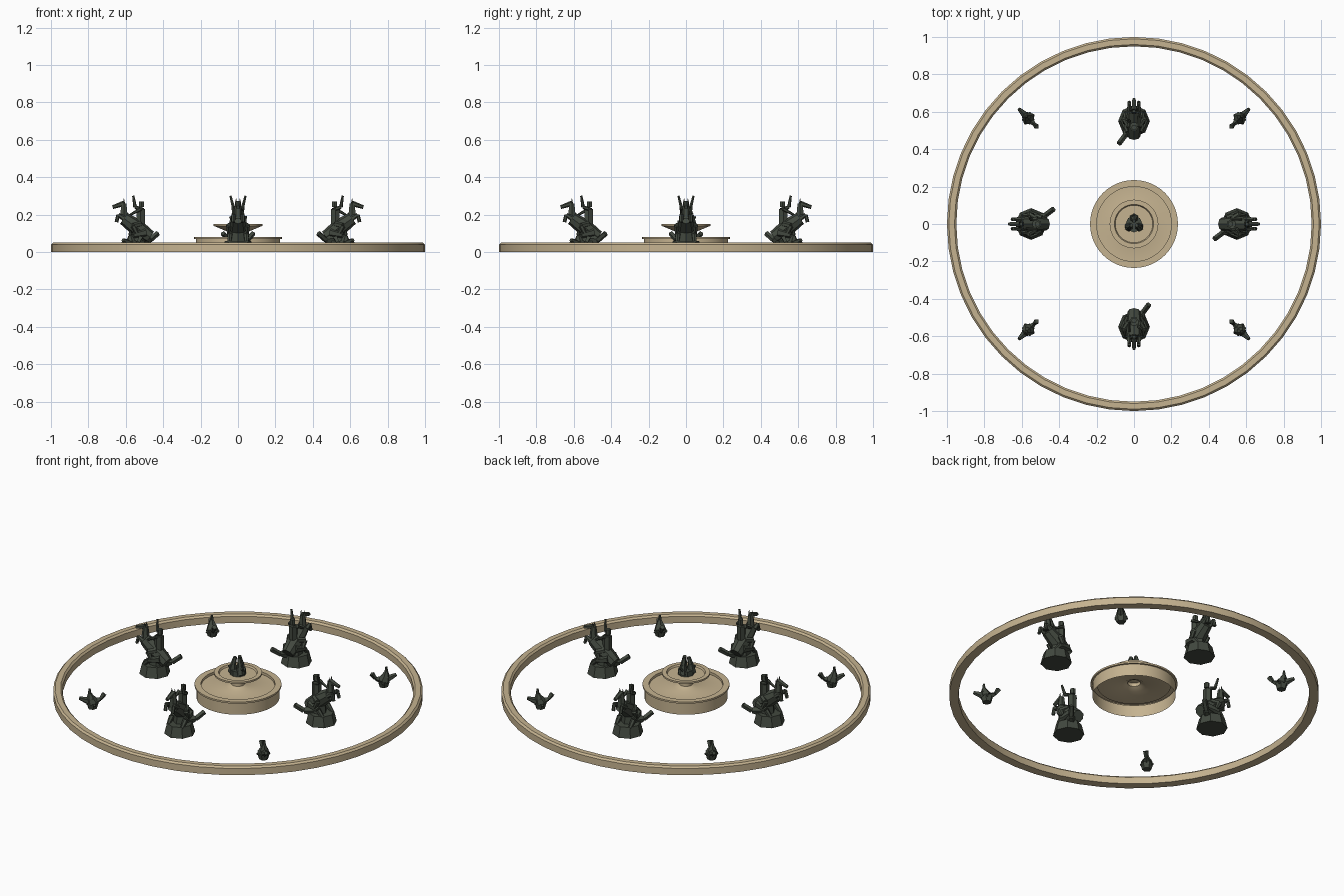
import bpy, bmesh, math
from mathutils import Matrix, Vector

if "Cube" in bpy.data.objects:
    bpy.data.objects.remove(bpy.data.objects["Cube"], do_unlink=True)


def material(name, colour):
    mat = bpy.data.materials.new(name)
    mat.use_nodes = True
    mat.diffuse_color = (*colour, 1)
    shader = mat.node_tree.nodes["Principled BSDF"]
    shader.inputs["Base Color"].default_value = mat.diffuse_color
    return mat


stone = material("warm stone", (0.56, 0.45, 0.28))
bronze = material("dark green bronze", (0.055, 0.066, 0.05))


def finish(name, bm, mat, smooth=False):
    bmesh.ops.recalc_face_normals(bm, faces=bm.faces)
    mesh = bpy.data.meshes.new(name)
    bm.to_mesh(mesh)
    bm.free()
    mesh.materials.append(mat)
    if smooth:
        mesh.shade_smooth()
        mesh.set_sharp_from_angle(angle=math.radians(30))
    bpy.context.collection.objects.link(bpy.data.objects.new(name, mesh))


def lathe(name, profile, closed=False):
    """Spin a profile of (radius, height) points about the vertical axis."""
    bm = bmesh.new()
    verts = [bm.verts.new((radius, 0, height)) for radius, height in profile]
    edges = [bm.edges.new(pair) for pair in zip(verts, verts[1:])]
    if closed:
        edges.append(bm.edges.new((verts[-1], verts[0])))
    bmesh.ops.spin(bm, geom=verts + edges, axis=(0, 0, 1), cent=(0, 0, 0),
                   angle=math.tau, steps=48, use_duplicate=False)
    bmesh.ops.remove_doubles(bm, verts=bm.verts, dist=0.001)
    finish(name, bm, stone, smooth=True)


def at(forward, height, side=0.0):
    return Vector((forward, side, height))


def tapered_bar(bm, frame, start, end, start_radius, end_radius, sides):
    span = end - start
    turn = span.to_track_quat('Z', 'Y').to_matrix().to_4x4()
    middle = Matrix.Translation((start + end) / 2)
    bmesh.ops.create_cone(bm, cap_ends=True, segments=sides, radius1=start_radius,
                          radius2=end_radius, depth=span.length,
                          matrix=frame @ middle @ turn)


def chain(name, frame, joints, radii, sides=6, paired=False):
    """Faceted bars running from joint to joint, paired left and right if asked."""
    bm = bmesh.new()
    frames = [frame, frame @ mirror] if paired else [frame]
    for place in frames:
        for start, end, near, far in zip(joints, joints[1:], radii, radii[1:]):
            tapered_bar(bm, place, start, end, near, far, sides)
    finish(name, bm, bronze)


mirror = Matrix.Diagonal((1, -1, 1, 1))
fat, broad, medium, slim, thin, fine = 0.045, 0.035, 0.025, 0.015, 0.01, 0.006


def spoke(angle, distance):
    """Frame facing outwards, at a distance from the centre."""
    return Matrix.Rotation(angle, 4, 'Z') @ Matrix.Translation((distance, 0, 0))


# Outer pool kerb with chamfered top edges
outer, inner, high, chamfer = 1, 0.95, 0.05, 0.01
lathe("pool_kerb", [(inner, 0), (outer, 0), (outer, high - chamfer),
                    (outer - chamfer, high), (inner + chamfer, high),
                    (inner, high - chamfer)], closed=True)

# Central basin, open underneath, rising into a pedestal
wall, rim, pool = 0.225, 0.235, 0.2
floor, lip, top, neck = 0.065, 0.07, 0.08, 0.1
foot, stem = 0.065, 0.035
lathe("basin", [(wall, 0), (wall, lip), (rim, lip), (rim, top), (pool, top),
                (pool, floor), (foot, floor), (stem, top), (stem, neck)])

# Flared upper bowl
edge, dish, under, brim = 0.13, 0.105, 0.14, 0.15
lathe("upper_bowl", [(0, neck), (stem, neck), (dish, under - chamfer), (edge, under),
                     (edge, brim), (dish, brim), (pool / 2, under), (0, under)])

# Cluster of small figures in the bowl
chain("cluster_base", Matrix.Identity(4), [at(0, under), at(0, 0.17)], [fat, fat], sides=8)
for place, turn in (("back", 0), ("right", 1), ("left", 2)):
    frame = spoke(math.tau * turn / 3 + math.pi / 2, medium)
    hip, shoulder, crown = at(fine, brim), at(0, 0.2), at(-thin, 0.24)
    chain(f"{place}_cluster_figure", frame, [hip, shoulder, crown], [medium, slim, thin])
    chain(f"{place}_cluster_arm", frame, [at(0, brim, slim), at(medium, 0.19)],
          [thin, fine])


def sea_horse(place, frame):
    rump, back, chest = at(-0.08, 0.08), at(-0.01, 0.13), at(0.06, 0.18)
    poll, muzzle = at(0.06, 0.26), at(0.12, 0.24)
    chain(f"{place}_statue_base", frame, [at(0, 0), at(0, 0.06)], [0.085, lip], sides=8)
    chain(f"{place}_horse_body", frame, [rump, back, chest], [broad, fat, broad], sides=8)
    chain(f"{place}_rock_support", frame, [at(-slim, high), back], [fat, broad])
    chain(f"{place}_horse_neck", frame, [chest, poll], [medium, slim])
    chain(f"{place}_horse_head", frame, [poll, muzzle], [slim, thin])
    chain(f"{place}_horse_ears", frame, [poll + at(0, 0, thin), poll + at(0, medium, thin)],
          [fine, 0.001], sides=4, paired=True)

    # Bent legs on both sides
    outwards = at(0, 0, medium)
    knee, hoof = at(0.09, 0.2, medium), at(0.1, 0.16, medium)
    chain(f"{place}_forelegs", frame, [chest + outwards, knee, hoof],
          [slim, thin, thin], paired=True)
    hock, heel = at(0.01, 0.09, fat), at(fat, high, fat)
    chain(f"{place}_hind_legs", frame, [rump + outwards + at(medium, medium), hock, heel],
          [medium, slim, thin], paired=True)

    # Fish tail swept to one side
    curl, fluke = at(-0.08, floor, -high), at(-0.12, 0.1, -top)
    chain(f"{place}_fish_tail", frame, [at(-broad, floor, -slim), curl, fluke],
          [broad, slim, slim], sides=5)

    # Rider with one arm raised
    hip, shoulder = at(-0.03, 0.15), at(-0.03, 0.23)
    throat, crown = at(-broad, 0.24), at(-broad, 0.27)
    chain(f"{place}_rider_torso", frame, [hip, shoulder], [medium, medium])
    chain(f"{place}_rider_head", frame, [shoulder, throat, crown], [thin, slim, slim])
    elbow, fist = at(0, 0.24, -medium), at(thin, 0.3, -0.04)
    chain(f"{place}_raised_arm", frame, [shoulder - outwards, elbow, fist],
          [thin, thin, fine])
    chain(f"{place}_rein_arm", frame, [shoulder + outwards, at(medium, 0.2, medium)],
          [thin, fine])
    thigh, ankle = at(thin, under, high), at(-thin, 0.1, high)
    chain(f"{place}_rider_legs", frame, [hip + outwards, thigh, ankle],
          [slim, slim, thin], paired=True)


def spouting_creature(place, frame):
    waist, nape, snout = at(0, broad), at(thin, 0.06), at(lip, floor)
    chain(f"{place}_creature_body", frame, [at(0, 0), waist, nape], [medium, broad, medium])
    chain(f"{place}_creature_head", frame, [waist, snout], [medium, thin])
    chain(f"{place}_creature_tail", frame, [waist, at(-fat, high), at(-floor, top)],
          [medium, thin, slim], sides=4)
    chain(f"{place}_creature_spout", frame, [nape, at(slim, 0.09), at(slim, 0.115)],
          [medium, thin, fine])
    chain(f"{place}_creature_fins", frame, [waist + at(0, 0, slim), at(-thin, medium, broad)],
          [slim, fine], sides=4, paired=True)


# Four sea horses facing outwards, and four creatures between them
for step, place in enumerate(("left", "back", "right", "front")):
    frame = spoke(step * math.pi / 2, 0.55)
    sea_horse(place, frame @ mirror if place in ("back", "front") else frame)
for step, place in enumerate(("back_left", "back_right", "front_right", "front_left")):
    spouting_creature(place, spoke(step * math.pi / 2 + math.pi / 4, 0.8))
